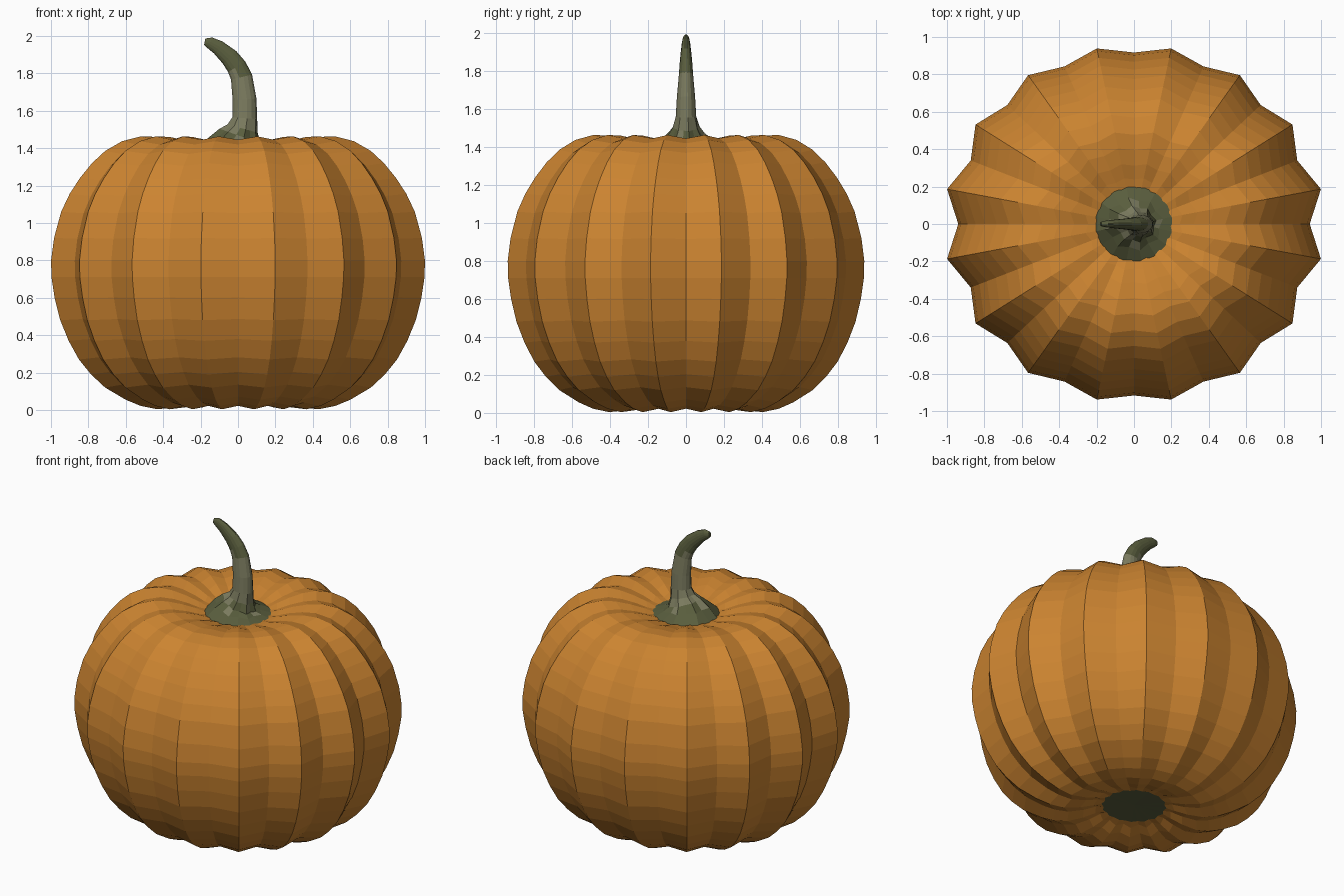
import bpy, bmesh
from math import sin, cos, pi
from mathutils import Vector

if "Cube" in bpy.data.objects:
    bpy.data.objects.remove(bpy.data.objects["Cube"])


def material(name, colour):
    m = bpy.data.materials.new(name)
    m.diffuse_color = (*colour, 1)
    m.use_nodes = True
    m.node_tree.nodes["Principled BSDF"].inputs["Base Color"].default_value = m.diffuse_color
    return m


ORANGE = material("pumpkin orange", (0.60, 0.23, 0.03))
LIGHT = material("stem light green", (0.20, 0.20, 0.115))
DARK = material("stem dark green", (0.10, 0.11, 0.047))


def loft(bm, rings):
    """Join rings of equal length with quads; returns rows of faces."""
    loops = [[bm.verts.new(p) for p in ring] for ring in rings]
    n = len(loops[0])
    rows = [[bm.faces.new((a[i], a[(i + 1) % n], b[(i + 1) % n], b[i]))
             for i in range(n)] for a, b in zip(loops, loops[1:])]
    return loops, rows


def finish(bm, name, mats):
    bmesh.ops.recalc_face_normals(bm, faces=bm.faces)
    mesh = bpy.data.meshes.new(name)
    bm.to_mesh(mesh)
    bm.free()
    for m in mats:
        mesh.materials.append(m)
    ob = bpy.data.objects.new(name, mesh)
    bpy.context.collection.objects.link(ob)
    return ob


# Pumpkin body: ridge profile (radius, height), bottom dimple to top dimple
PROFILE = [(.20, .05), (.25, .035), (.33, .015), (.43, .004), (.52, .022),
           (.60, .055), (.71, .12), (.785, .19), (.85, .27), (.905, .37),
           (.95, .48), (.98, .60), (.997, .71), (.999, .80), (.983, .92),
           (.945, 1.06), (.90, 1.155), (.845, 1.24), (.78, 1.32),
           (.71, 1.385), (.62, 1.437), (.52, 1.463), (.43, 1.46),
           (.34, 1.443), (.26, 1.42), (.19, 1.395)]
SEGMENTS = 32  # 16 ribs, alternating groove and ridge

bm = bmesh.new()
rings = []
for r, z in PROFILE:
    ring = []
    for i in range(SEGMENTS):
        t = 2 * pi * i / SEGMENTS
        groove = i % 2 == 0
        k = 0.94 - 0.018 * cos(2 * t) if groove else 1.0
        zk = 0.975 if groove and r > .22 else 1.0
        ring.append((1.02 * r * k * cos(t), .958 * r * k * sin(t),
                     .74 + (z - .74) * zk))
    rings.append(ring)
loops, rows = loft(bm, rings)
# Green blossom scar underneath
centre = bm.verts.new((0, 0, .055))
for i in range(SEGMENTS):
    f = bm.faces.new((loops[0][i], loops[0][(i + 1) % SEGMENTS], centre))
    f.material_index = 1
finish(bm, "pumpkin_body", [ORANGE, DARK])

# Stem: x, z, half width along the bend, half width in y
STEM = [(0, 1.398, .208, .203), (.0, 1.435, .160, .145),
        (.01, 1.465, .118, .10), (.025, 1.505, .085, .072),
        (.036, 1.56, .068, .055), (.035, 1.66, .065, .049),
        (.019, 1.78, .059, .038), (-.007, 1.835, .055, .034),
        (-.045, 1.885, .050, .029), (-.105, 1.938, .040, .023),
        (-.150, 1.963, .032, .018), (-.178, 1.969, .018, .011)]
SIDES = 16

bm = bmesh.new()
rings = []
for j, (x, z, a, b) in enumerate(STEM):
    p, q = STEM[max(j - 1, 0)], STEM[min(j + 1, len(STEM) - 1)]
    d = Vector((q[0] - p[0], 0, q[1] - p[1])).normalized()
    u = Vector((d.z, 0, -d.x))
    ring = []
    for i in range(SIDES):
        t = 2 * pi * (i + .5) / SIDES
        k = .86 if i % 2 and 0 < j < 4 else 1.0  # ribbed flare
        ring.append(Vector((x, 0, z)) + u * (a * k * cos(t))
                    + Vector((0, b * k * sin(t), 0)))
    rings.append(ring)
loops, rows = loft(bm, rings)
bm.faces.new(loops[-1])
# Dark flare and dark bent tip, light shaft with light streaks in the flare
for f in bm.faces:
    z = f.calc_center_median().z
    f.material_index = 0 if 1.485 < z < 1.80 else 1
for j, row in enumerate(rows[:3]):
    for i, f in enumerate(row):
        if j and (i + j) % 4 == 0:
            f.material_index = 0
finish(bm, "stem", [LIGHT, DARK])
